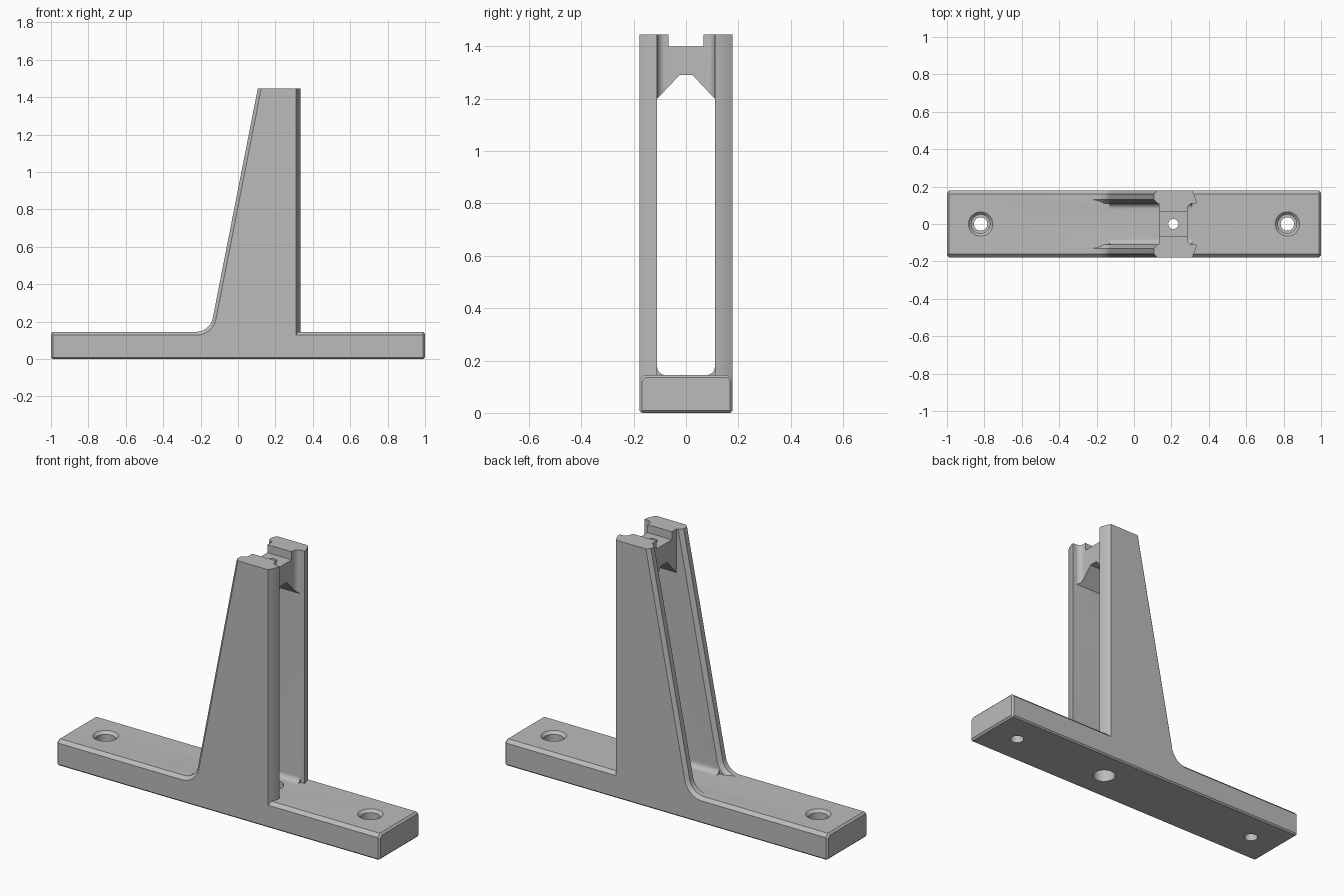
import bpy, bmesh
from math import sin, cos, pi, radians
from mathutils import Vector

if "Cube" in bpy.data.objects:
    bpy.data.objects.remove(bpy.data.objects["Cube"])

grey = bpy.data.materials.new("plain grey")
grey.use_nodes = True
colour = (0.5, 0.5, 0.5, 1)
grey.diffuse_color = colour
grey.node_tree.nodes["Principled BSDF"].inputs["Base Color"].default_value = colour

HALF, FLOOR, TOP, INNER = 0.178, 0.145, 1.445, 0.11


def loft(name, rings):
    """Solid through equal rings of points, capped at both ends."""
    bm = bmesh.new()
    loops = [[bm.verts.new(p) for p in ring] for ring in rings]
    n = len(loops[0])
    for a, b in zip(loops, loops[1:]):
        for i in range(n):
            j = (i + 1) % n
            bm.faces.new((a[i], a[j], b[j], b[i]))
    bm.faces.new(loops[0][::-1])
    bm.faces.new(loops[-1])
    bmesh.ops.recalc_face_normals(bm, faces=bm.faces)
    mesh = bpy.data.meshes.new(name)
    bm.to_mesh(mesh)
    bm.free()
    mesh.materials.append(grey)
    ob = bpy.data.objects.new(name, mesh)
    bpy.context.collection.objects.link(ob)
    return ob


def along_x(name, section, x0, x1):
    return loft(name, [[(x, y, z) for y, z in section] for x in (x0, x1)])


def along_z(name, section, z0, z1):
    return loft(name, [[(x, y, z) for x, y in section] for z in (z0, z1)])


def bore(name, x, steps, n=40):
    """Turned cutter from (radius, height) steps."""
    return loft(name, [[(x + r * cos(2 * pi * i / n), r * sin(2 * pi * i / n), z)
                        for i in range(n)] for r, z in steps])


def combine(target, tool, operation):
    tool.hide_render = True
    mod = target.modifiers.new(operation.lower(), "BOOLEAN")
    mod.operation, mod.solver, mod.object = operation, "EXACT", tool
    bpy.context.view_layer.objects.active = target
    bpy.ops.object.modifier_apply(modifier=mod.name)
    bpy.data.objects.remove(tool)


def arc(cx, cy, r, start, end, n=8):
    return [(cx + r * cos(radians(start + (end - start) * i / n)),
             cy + r * sin(radians(start + (end - start) * i / n)))
            for i in range(n + 1)]


# Base bar: chamfered section with bevelled ends
c, b = 0.018, 0.008
half_section = [(HALF - b, 0), (HALF, b), (HALF, FLOOR - c), (HALF - c, FLOOR)]
section = half_section + [(-y, z) for y, z in reversed(half_section)]
stand = along_x("stand", section, -1, 1)
bm = bmesh.new()
bm.from_mesh(stand.data)
ends = [e for e in bm.edges if abs(e.verts[0].co.x - e.verts[1].co.x) < 0.01]
bmesh.ops.bevel(bm, geom=ends, offset=0.01, segments=1, affect="EDGES")
bm.to_mesh(stand.data)
bm.free()

# Side walls: sloping back edge that sweeps into the base, bowed front edge
SLOPE, RADIUS, CX = 11.1, 0.09, -0.2235
CZ = FLOOR + RADIUS


def wall_ring(y, inset, right):
    sweep = arc(CX, CZ, RADIUS + inset, -90, -SLOPE, 12)
    s, k = sin(radians(SLOPE)), cos(radians(SLOPE))
    top_x = CX + (RADIUS + inset + (TOP - CZ) * s) / k
    outline = sweep + [(top_x, TOP), (right, TOP), (right, 0.1), (CX, 0.1)]
    return [(x, y, z) for x, z in outline]


for side in (1, -1):
    levels = [(HALF, c, 0.31), (HALF - c, 0, 0.32), (0.13, 0, 0.332), (INNER, 0.02, 0.335)]
    wall = loft("wall", [wall_ring(side * y, d, r) for y, d, r in levels])
    combine(stand, wall, "UNION")

    # Rounded joint between wall and floor
    f = 0.03
    cove = [(side * y, z) for y, z in arc(INNER - f, FLOOR + f, f, -90, 0)]
    cove += [(side * (INNER + 0.01), FLOOR + f), (side * (INNER + 0.01), FLOOR - 0.01),
             (side * (INNER - f), FLOOR - 0.01)]
    combine(stand, along_x("cove", cove, -0.13, 0.31), "UNION")

# Top bridge with rounded inner corners, arched underside and a groove
f, face = 0.03, 0.285
half = arc(face + f, INNER - f, f, 180, 90)
half += [(face + f, INNER + 0.02), (0.135, INNER + 0.02)]
outline = half + [(x, -y) for x, y in reversed(half)]
bridge = along_z("bridge", outline, 1.1, TOP)
arch = [(-0.2, 1.0), (0.2, 1.0), (0.2, 1.11), (INNER, 1.2), (0.025, 1.29),
        (-0.025, 1.29), (-INNER, 1.2), (-0.2, 1.11)]
combine(bridge, along_x("arch_cutter", arch, 0, 0.5), "DIFFERENCE")
groove = [(-0.067, 1.4), (0.067, 1.4), (0.067, 1.6), (-0.067, 1.6)]
combine(bridge, along_x("groove_cutter", groove, 0, 0.5), "DIFFERENCE")
combine(bridge, bore("pin_cutter", 0.21, [(0.027, 1), (0.027, 1.6)]), "DIFFERENCE")
combine(stand, bridge, "UNION")

# Stepped screw holes and the plain access hole in the base
for x in (-0.82, 0.82):
    steps = [(0.036, -0.1), (0.036, 0.085), (0.05, 0.085), (0.05, 0.13),
             (0.065, FLOOR), (0.065, 0.2)]
    combine(stand, bore("screw_cutter", x, steps), "DIFFERENCE")
combine(stand, bore("access_cutter", 0.21, [(0.06, -0.1), (0.06, 0.3)]), "DIFFERENCE")

# Smooth the curved surfaces, keep crisp edges
bpy.ops.object.select_all(action="DESELECT")
stand.select_set(True)
bpy.context.view_layer.objects.active = stand
bpy.ops.object.shade_smooth_by_angle(angle=radians(25))
